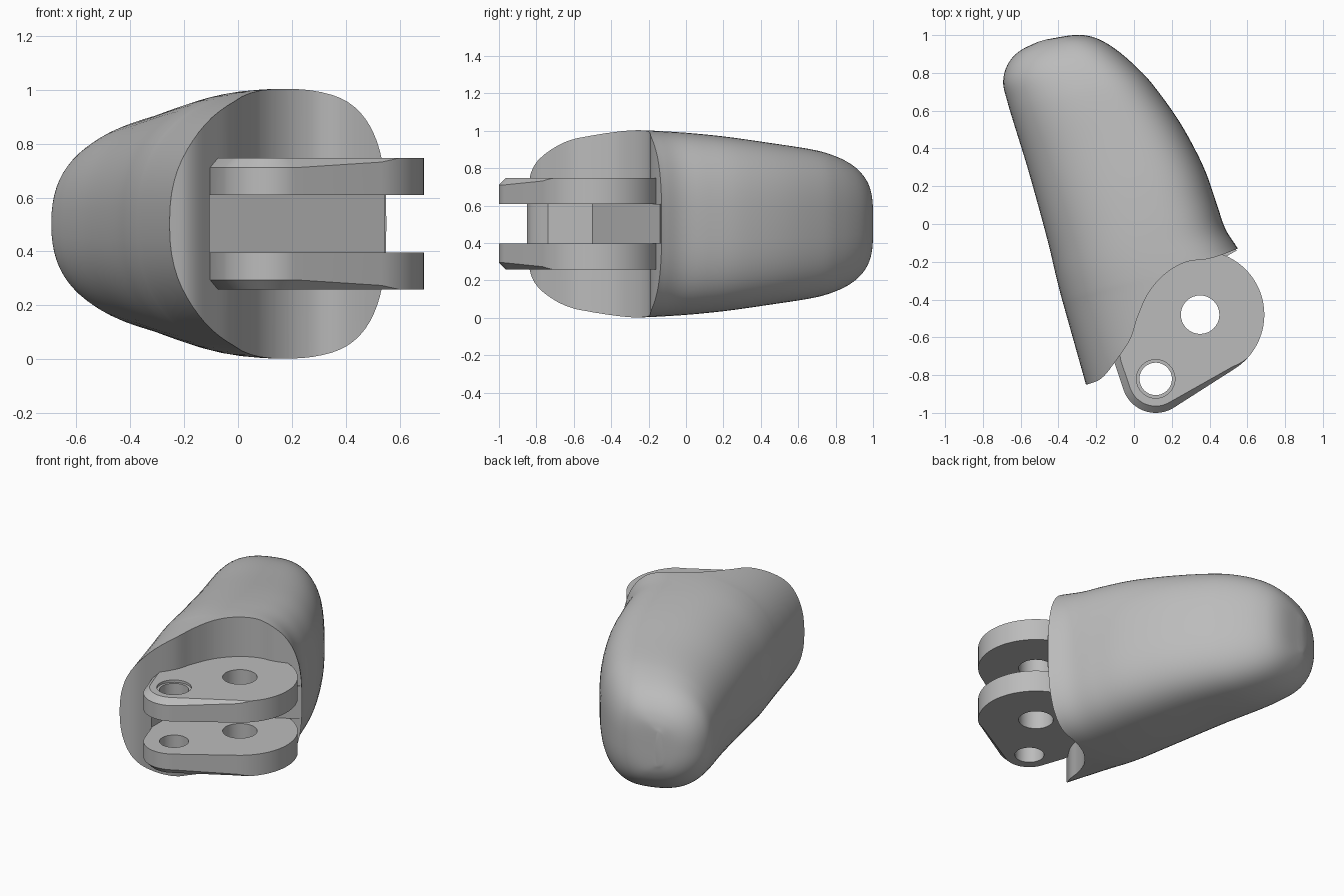
import bpy, bmesh, math
from mathutils import Vector

if "Cube" in bpy.data.objects:
    bpy.data.objects.remove(bpy.data.objects["Cube"], do_unlink=True)

MID = 0.503  # height of the plane of symmetry

grey = bpy.data.materials.new("plain grey")
grey.use_nodes = True
grey.diffuse_color = (0.5, 0.5, 0.5, 1)
grey.node_tree.nodes["Principled BSDF"].inputs["Base Color"].default_value = (0.5, 0.5, 0.5, 1)


def spline(points, steps):
    """Smooth curve through points of any dimension."""
    pts = [Vector(p) for p in points]
    pts = [2 * pts[0] - pts[1]] + pts + [2 * pts[-1] - pts[-2]]
    out = []
    for a, b, c, d in zip(pts, pts[1:], pts[2:], pts[3:]):
        for i in range(steps):
            t = i / steps
            out.append(b + (c - a) * t / 2 + (a - 2.5 * b + 2 * c - d / 2) * t * t
                       + (1.5 * (b - c) + (d - a) / 2) * t ** 3)
    return out + [pts[-2]]


def loft(name, rings):
    """Skin equal-length rings and close both ends."""
    bm = bmesh.new()
    rows = [[bm.verts.new(p) for p in ring] for ring in rings]
    n = len(rows[0])
    for lo, hi in zip(rows, rows[1:]):
        for i in range(n):
            bm.faces.new((lo[i], lo[(i + 1) % n], hi[(i + 1) % n], hi[i]))
    bm.faces.new(rows[0][::-1])
    bm.faces.new(rows[-1])
    bmesh.ops.remove_doubles(bm, verts=bm.verts, dist=1e-5)
    bmesh.ops.recalc_face_normals(bm, faces=bm.faces)
    mesh = bpy.data.meshes.new(name)
    bm.to_mesh(mesh)
    bm.free()
    mesh.materials.append(grey)
    obj = bpy.data.objects.new(name, mesh)
    bpy.context.collection.objects.link(obj)
    return obj


def prism(name, outline, z0, z1):
    return loft(name, [[(p[0], p[1], z) for p in outline] for z in (z0, z1)])


def arc(cx, cy, r, start, end, n):
    angles = [math.radians(start + (end - start) * i / n) for i in range(n + 1)]
    return [(cx + r * math.cos(a), cy + r * math.sin(a)) for a in angles]


def activate(obj):
    bpy.ops.object.select_all(action='DESELECT')
    obj.select_set(True)
    bpy.context.view_layer.objects.active = obj


def cut(obj, cutter):
    activate(obj)
    mod = obj.modifiers.new("cut", 'BOOLEAN')
    mod.operation, mod.solver, mod.object = 'DIFFERENCE', 'EXACT', cutter
    bpy.ops.object.modifier_apply(modifier=mod.name)
    bpy.data.objects.remove(cutter, do_unlink=True)


def smooth(obj, degrees):
    activate(obj)
    bpy.ops.object.shade_smooth_by_angle(angle=math.radians(degrees))


# Body: stations along a leaning axis (distance, left edge, right edge, half height)
stations = [
    (-.95, -.475, .53, .49), (-.4, -.475, .53, .5), (-.27, -.475, .493, .5),
    (-.15, -.472, .458, .495), (0, -.465, .45, .485), (.2, -.462, .435, .465),
    (.45, -.462, .38, .432), (.68, -.468, .297, .4), (.8, -.47, .235, .373),
    (.9, -.466, .17, .335), (.97, -.435, .11, .29), (1.02, -.385, .045, .235),
    (1.05, -.32, -.04, .175), (1.066, -.23, -.18, .11)]
along = Vector((-.27, .96, 0)).normalized()
across = Vector((.96, .27, 0)).normalized()


def body_ring(s, lo, hi, h, n=72):
    centre = lo + (hi - lo) * .59
    ring = []
    for i in range(n):
        a = 2 * math.pi * i / n
        c, v = math.cos(a), math.sin(a)
        half, p = (hi - centre, 2.8) if c > 0 else (centre - lo, 2.35)
        w = centre + math.copysign(abs(c) ** (2 / p), c) * half
        z = MID + math.copysign(abs(v) ** (2 / p), v) * h
        ring.append(along * s + across * w + Vector((0, 0, z)))
    return ring


body = loft("body", [body_ring(*s) for s in spline(stations, 5)])

# Hollow front of the body, swept vertically
hollow = spline([(-.45, -.9), (-.25, -.85), (-.17, -.815), (-.1, -.73), (-.02, -.61),
                 (.02, -.49), (.08, -.36), (.17, -.26), (.28, -.2), (.4, -.183),
                 (.55, -.13), (.8, -.02)], 6)
cut(body, prism("front_cutter", hollow + [Vector((1.5, -1.6)), Vector((-.45, -1.6))], -.3, 1.3))

# Slot between the lugs, with its slanted floor
corner, end = (-.105, -.5), (.545, -.14)
cut(body, prism("slot_cutter", [(-.105, -.8), (.9, -.8), (.9, -.14), end, corner], .397, .609))
smooth(body, 35)
prism("slot_floor", [corner, end, (.4, -.05), (-.105, -.4)], .397, .609)

# Hinge lugs: rounded plates with a tapering chamfer on the outer front edge
big, small = (.35, -.48), (.115, -.82)
outline = ([(-.105, -.5), (-.105, -.73)] + arc(*small, .18, 202, 302.5, 20)
           + arc(*big, .34, -57.5, 90, 40) + [(.1, -.25)])


def lug(name, side):
    inner, outer, width = .106 * side + MID, .244 * side + MID, .036
    rings = [[], [], []]
    for i, (x, y) in enumerate(outline):
        a = Vector(outline[i - 1])
        b = Vector(outline[(i + 1) % len(outline)])
        t = (b - a).normalized()
        f = width * min(1, max(0, (.6 - x) / .16)) if y < -.65 else 0
        rings[0].append((x, y, inner))
        rings[1].append((x, y, outer - side * f))
        rings[2].append((x - t.y * f, y + t.x * f, outer))
    obj = loft(name, rings)
    for centre, r in ((big, .102), (small, .086)):
        cut(obj, prism("hole_cutter", arc(*centre, r, 0, 348.75, 31), -.2, 1.2))
    if side > 0:
        cut(obj, prism("recess_cutter", arc(*small, .102, 0, 348.75, 31), outer - .015, 1.2))
    smooth(obj, 30)


lug("upper_lug", 1)
lug("lower_lug", -1)
